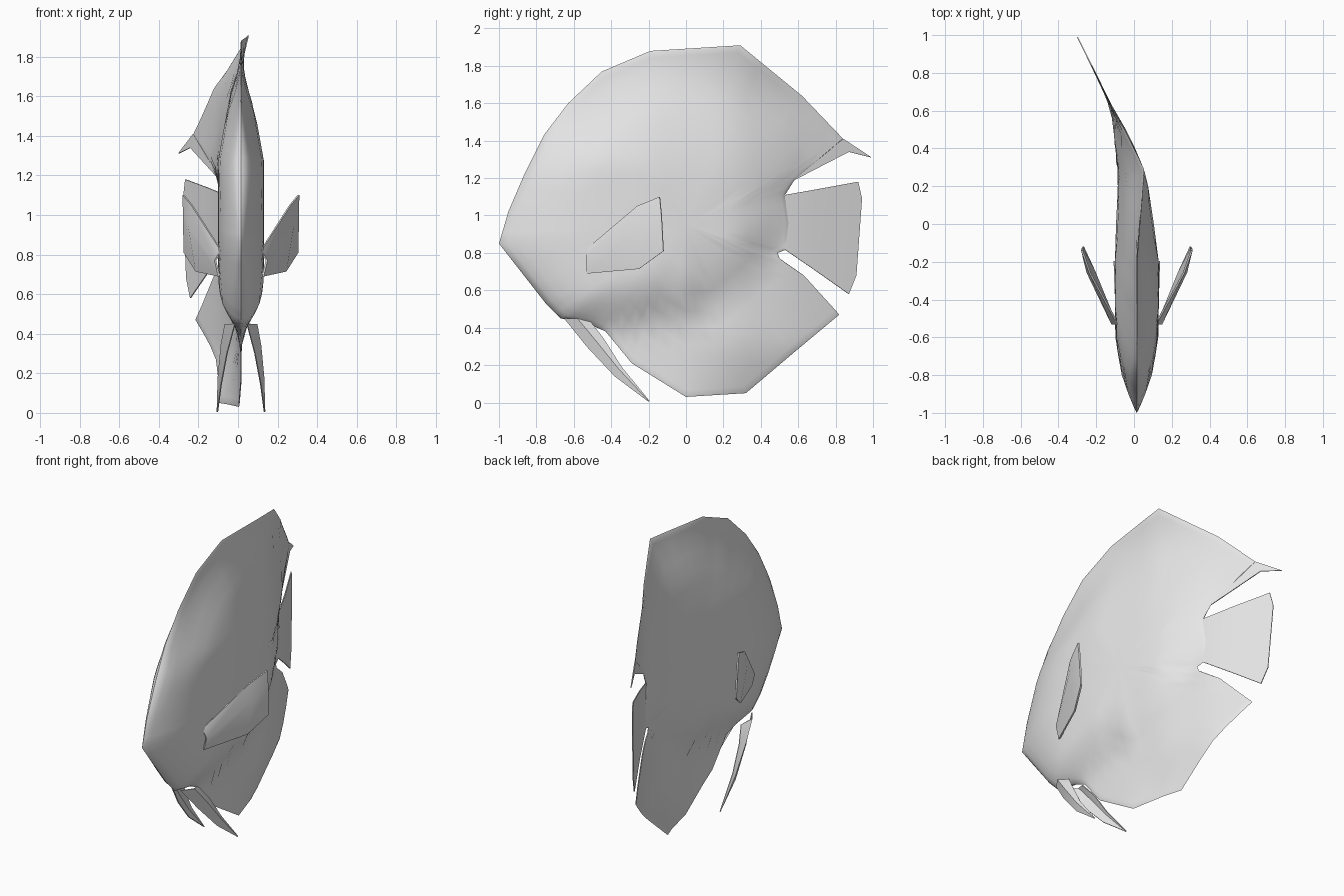
import bpy
import math
from mathutils import Vector

cube = bpy.data.objects.get("Cube")
if cube:
    bpy.data.objects.remove(cube, do_unlink=True)

# Single flat colour
grey = bpy.data.materials.new("pale grey")
grey.use_nodes = True
grey.diffuse_color = (0.8, 0.8, 0.8, 1)
grey.node_tree.nodes["Principled BSDF"].inputs["Base Color"].default_value = grey.diffuse_color

MID = 0.015  # x of the symmetry plane of the head


def clamp(v):
    return max(0.0, min(1.0, v))


def lookup(table, y):
    """Straight interpolation through (y, value) pairs."""
    for (a, u), (b, v) in zip(table, table[1:]):
        if y <= b:
            return u + (v - u) * clamp((y - a) / (b - a))
    return table[-1][1]


# Sideways sweep of the spine and half width of the flesh, along the length
spine = [(-.2, MID), (.2, -.005), (.29, -.015), (.55, -.09), (.75, -.18), (1, -.305)]
girth = [(-1, .022), (-.95, .052), (-.88, .077), (-.8, .097), (-.6, .118), (-.2, .116),
         (0, .1), (.2, .08), (.42, .05), (.55, .022), (.65, .003)]


def bend(y, z):
    lift = .07 * clamp((z - 1.64) / .27) * clamp((y + .2) / .5)
    droop = .07 * clamp((.3 - z) / .25) * clamp(y / .32)
    return lookup(spine, y) + lift - droop


def half_width(y, z, f, rim_z):
    """Flesh thickness, fading into the fins and closing at the rim (f = 1)."""
    belly = .3 + .13 * clamp((y + .55) / .4) + .7 * max(0, y)
    upper = clamp((1.92 - z) / .65)
    lower = math.sin(clamp((z - belly) / .3) * math.pi / 2)
    blunt = clamp((1.65 - rim_z) / .4)
    close = blunt * math.sqrt(1 - f ** 5) + (1 - blunt) * min(1, 3 * (1 - f))
    return max(.003, lookup(girth, y) * upper * lower * close)


def make(name, verts, faces, thickness=0):
    mesh = bpy.data.meshes.new(name)
    mesh.from_pydata(verts, [], faces)
    mesh.materials.append(grey)
    obj = bpy.data.objects.new(name, mesh)
    bpy.context.collection.objects.link(obj)
    bpy.ops.object.select_all(action='DESELECT')
    obj.select_set(True)
    bpy.context.view_layer.objects.active = obj
    bpy.ops.object.mode_set(mode='EDIT')
    bpy.ops.mesh.select_all(action='SELECT')
    bpy.ops.mesh.normals_make_consistent(inside=False)
    bpy.ops.object.mode_set(mode='OBJECT')
    if thickness:
        mod = obj.modifiers.new("thickness", 'SOLIDIFY')
        mod.thickness = thickness
        mod.offset = 0
        bpy.ops.object.modifier_apply(modifier=mod.name)
    bpy.ops.object.shade_smooth_by_angle(angle=math.radians(40))


# Body with dorsal and anal fins: side outline (y, z), starting at the mouth
outline = [(-1, .85), (-.95, 1.02), (-.86, 1.23), (-.76, 1.43), (-.63, 1.6),
           (-.45, 1.77), (-.19, 1.88), (.29, 1.91), (.62, 1.64), (.84, 1.41),
           (.58, 1.19), (.53, 1.11), (.55, .96), (.54, .82), (.49, .8),
           (.5, .77), (.63, .68), (.82, .47), (.58, .27), (.32, .05),
           (0, .03), (-.29, .21), (-.43, .38), (-.52, .42), (-.67, .45),
           (-.75, .53)]
CUTS = 3
rim = []
for i, p in enumerate(outline):
    a, b = Vector(p), Vector(outline[(i + 1) % len(outline)])
    rim += [a.lerp(b, k / CUTS) for k in range(CUTS)]

steps = [.99, .96, .9, .8, .7, .6, .5, .4, .25]
hub = Vector((0, .95))
n = len(rim)
verts = [(bend(*p), p.x, p.y) for p in rim]
faces = []
for side in (1, -1):
    previous = list(range(n))
    for f in steps:
        first = len(verts)
        for p in rim:
            q = hub + (p - hub) * f
            verts.append((bend(*q) + side * half_width(q.x, q.y, f, p.y), q.x, q.y))
        ring = list(range(first, first + n))
        for i in range(n):
            j = (i + 1) % n
            faces.append((previous[i], previous[j], ring[j], ring[i]))
        previous = ring
    centre = len(verts)
    verts.append((bend(*hub) + side * half_width(hub.x, hub.y, 0, hub.y), hub.x, hub.y))
    faces += [(previous[i], previous[(i + 1) % n], centre) for i in range(n)]
make("body_with_dorsal_and_anal_fins", verts, faces)


# Thin fins that follow the sweep of the spine, as strips of (y, z) pairs
def strip(name, lower, upper):
    points = [(bend(y, z), y, z) for y, z in lower + upper]
    count = len(lower)
    quads = [(i, i + 1, count + i + 1, count + i) for i in range(count - 1)]
    make(name, points, quads, .006)


strip("dorsal_fin_tip", [(.58, 1.19), (.87, 1.34), (.99, 1.31)],
      [(.57, 1.2), (.84, 1.41), (.985, 1.315)])
strip("tail_fin", [(.47, .86), (.54, .81), (.7, .7), (.87, .58), (.91, .68)],
      [(.47, 1.1), (.53, 1.11), (.7, 1.14), (.92, 1.18), (.94, 1.09)])

# Paired fins, listed as rows across each fin and mirrored about the head plane
pectoral = [[(.11, -.53, .69), (.13, -.53, .77), (.1, -.53, .82)],
            [(.225, -.25, .715), (.262, -.255, .94), (.248, -.26, 1.05)],
            [(.285, -.12, .81), (.289, -.13, 1.0), (.29, -.14, 1.1)]]
pelvic = [[(.03, -.65, .45), (.08, -.58, .45), (.05, -.51, .43)],
          [(.07, -.53, .3), (.1, -.49, .34), (.085, -.44, .34)],
          [(.1, -.38, .14), (.115, -.36, .18), (.105, -.345, .19)],
          [(.118, -.2, .005), (.12, -.198, .006), (.119, -.196, .008)]]


def paired_fin(name, rows, thickness):
    width = len(rows[0])
    quads = [(r * width + c, r * width + c + 1, (r + 1) * width + c + 1, (r + 1) * width + c)
             for r in range(len(rows) - 1) for c in range(width - 1)]
    for label, side in (("left", 1), ("right", -1)):
        points = [(MID + side * x, y, z) for row in rows for x, y, z in row]
        make(label + "_" + name, points, quads, thickness)


paired_fin("pectoral_fin", pectoral, .01)
paired_fin("pelvic_fin", pelvic, .006)
